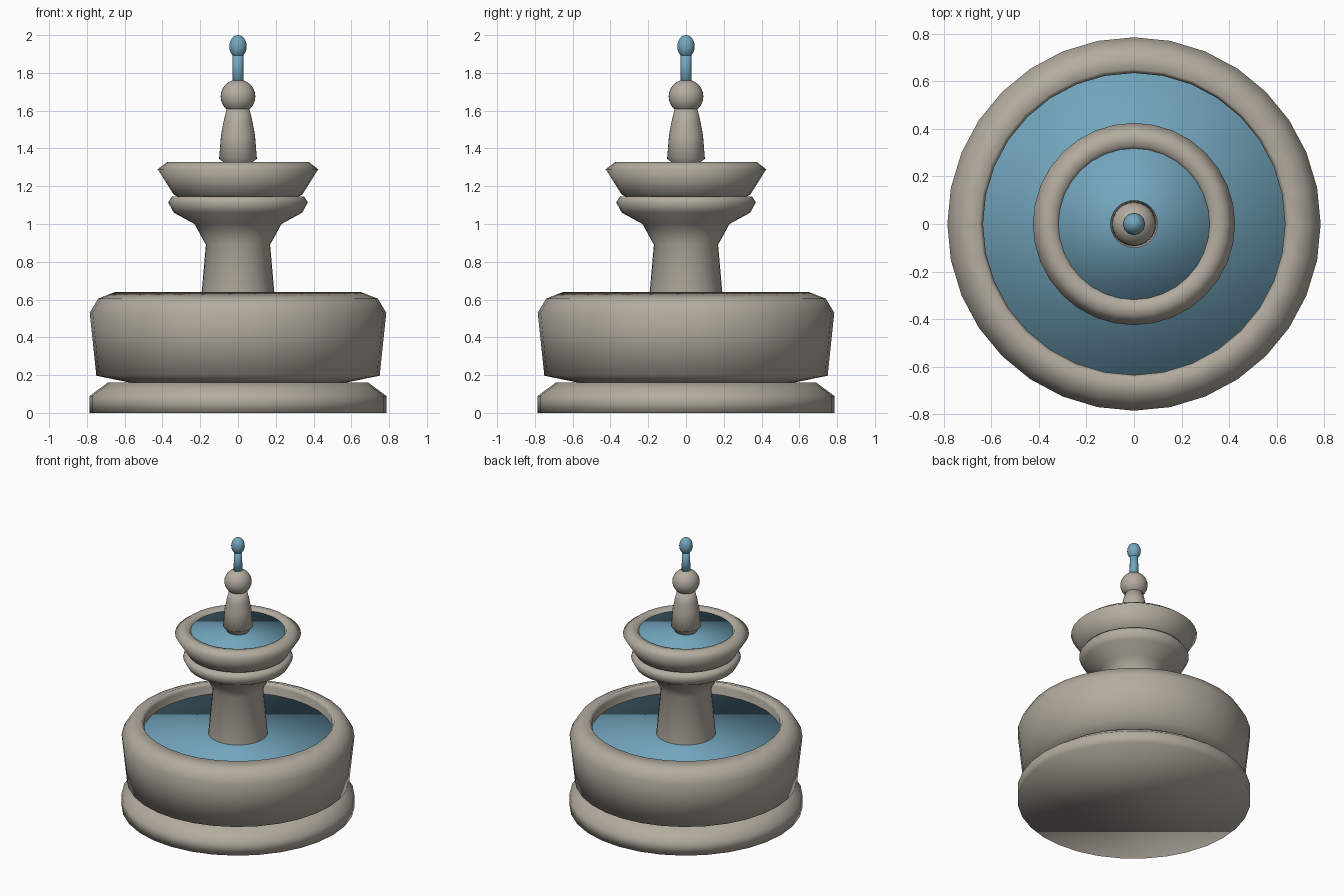
import bpy, bmesh, math

if "Cube" in bpy.data.objects:
    bpy.data.objects.remove(bpy.data.objects["Cube"])

SEGMENTS = 32


def material(name, color):
    mat = bpy.data.materials.new(name)
    mat.diffuse_color = color
    mat.use_nodes = True
    mat.node_tree.nodes["Principled BSDF"].inputs["Base Color"].default_value = mat.diffuse_color
    return mat


stone = material("stone", (0.45, 0.41, 0.35, 1))
blue = material("water", (0.17, 0.38, 0.51, 1))


def lathe(name, profile, mat, segments=SEGMENTS):
    """Spin (radius, height) points, listed from bottom to top, about z."""
    bm = bmesh.new()
    rings = []
    for r, z in profile:
        rings.append([bm.verts.new((r * math.cos(2 * math.pi * i / segments),
                                    r * math.sin(2 * math.pi * i / segments), z))
                      for i in range(segments)])
    for a, b in zip(rings, rings[1:]):
        for i in range(segments):
            j = (i + 1) % segments
            bm.faces.new((a[i], a[j], b[j], b[i]))
    bm.faces.new(rings[0][::-1])
    bm.faces.new(rings[-1])
    for f in bm.faces:
        f.smooth = True
    mesh = bpy.data.meshes.new(name)
    bm.to_mesh(mesh)
    bm.free()
    mesh.materials.append(mat)
    obj = bpy.data.objects.new(name, mesh)
    bpy.context.collection.objects.link(obj)
    return obj


def ball(name, z, radius, height, mat):
    bpy.ops.mesh.primitive_uv_sphere_add(segments=24, ring_count=14, radius=1,
                                         location=(0, 0, z))
    obj = bpy.context.object
    obj.name = name
    obj.scale = (radius, radius, height)
    obj.data.materials.append(mat)
    bpy.ops.object.shade_smooth()


# Plinth
lathe("base", [(0.785, 0), (0.785, 0.09), (0.69, 0.16)], stone)

# Lower basin: outer wall, rounded rim, inner wall and floor
lathe("lower_basin", [(0.57, 0.16), (0.75, 0.197), (0.785, 0.53), (0.74, 0.605),
                      (0.65, 0.64), (0.635, 0.61), (0.65, 0.50), (0.60, 0.44)], stone)
lathe("lower_water", [(0.645, 0.51), (0.645, 0.55)], blue)

# Column flaring into a collar
lathe("column", [(0.20, 0.46), (0.20, 0.55), (0.17, 0.89), (0.23, 1.00),
                 (0.34, 1.06), (0.37, 1.115), (0.35, 1.145)], stone)

# Upper basin
lathe("upper_basin", [(0.30, 1.135), (0.34, 1.155), (0.425, 1.29), (0.375, 1.328),
                      (0.33, 1.325), (0.315, 1.30), (0.28, 1.23)], stone)
lathe("upper_water", [(0.318, 1.28), (0.318, 1.31)], blue)

# Spire with ball finial
lathe("spire", [(0.07, 1.29), (0.08, 1.33), (0.10, 1.345), (0.09, 1.47),
                (0.077, 1.54), (0.06, 1.61)], stone)
ball("finial", 1.675, 0.092, 0.09, stone)

# Water jet and droplet
lathe("jet", [(0.03, 1.72), (0.028, 1.92)], blue, 16)
ball("droplet", 1.94, 0.046, 0.06, blue)
